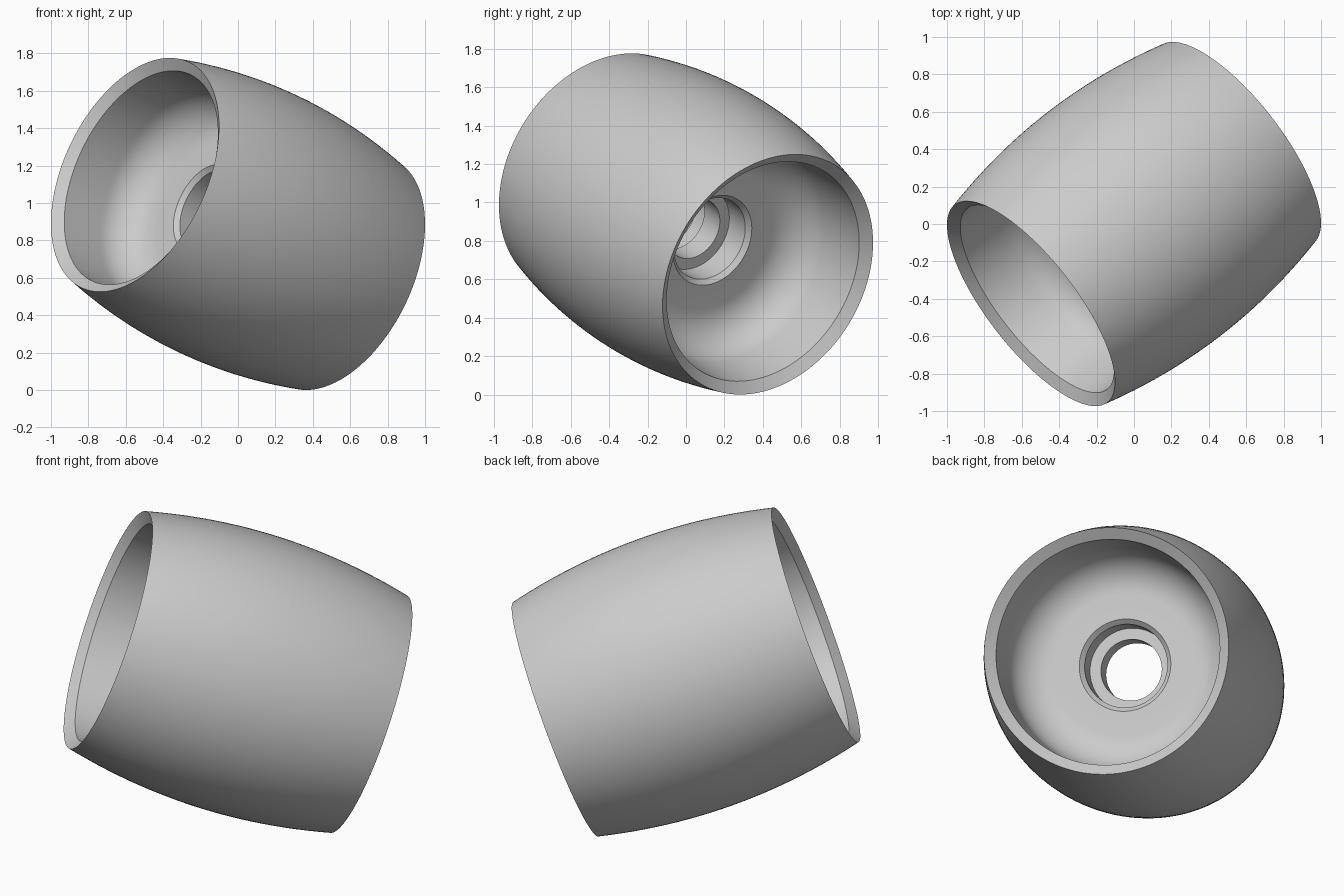
import bpy, bmesh, math
from mathutils import Vector

cube = bpy.data.objects.get("Cube")
if cube:
    bpy.data.objects.remove(cube, do_unlink=True)

# Single grey material
grey = bpy.data.materials.new("light grey")
grey.use_nodes = True
colour = (0.6, 0.6, 0.6, 1.0)
grey.diffuse_color = colour
grey.node_tree.nodes["Principled BSDF"].inputs["Base Color"].default_value = colour

HALF = 0.744      # half length along the axle
RIM = 0.668       # outer radius at both ends
BULGE = 0.088     # extra radius at the middle
AXIS = Vector((0.740, 0.572, -0.353)).normalized()
SEGMENTS = 128


def inner_half():
    """Points (radius, height) from the chamfered lip down to the axle bore."""
    pts = [(0.611, 0.70)]
    # straight wall into a rounded bowl corner
    for i in range(15):
        a = math.radians(90 * i / 14)
        pts.append((0.385 + 0.215 * math.cos(a), 0.455 - 0.215 * math.sin(a)))
    # hub face, chamfer, bearing seat, shoulder
    pts += [(0.25, 0.24), (0.226, 0.215), (0.226, 0.07), (0.166, 0.07)]
    return pts


# Closed section: barrel tread from bottom to top, then inside from top to bottom
tread = []
for i in range(25):
    t = -1 + 2 * i / 24
    tread.append((RIM + BULGE * (1 - t * t), HALF * t))
top = inner_half()
bottom = [(r, -z) for r, z in reversed(top)]
section = tread + top + bottom

# Lathe the section around the axle
bm = bmesh.new()
verts = [bm.verts.new((r, 0, z)) for r, z in section]
edges = [bm.edges.new((verts[i], verts[(i + 1) % len(verts)])) for i in range(len(verts))]
bmesh.ops.spin(bm, geom=verts + edges, cent=(0, 0, 0), axis=(0, 0, 1),
               angle=2 * math.pi, steps=SEGMENTS, use_duplicate=False)
bmesh.ops.remove_doubles(bm, verts=bm.verts, dist=1e-5)
bmesh.ops.recalc_face_normals(bm, faces=bm.faces)
mesh = bpy.data.meshes.new("wheel")
bm.to_mesh(mesh)
bm.free()
mesh.materials.append(grey)

# Tilt the wheel and rest it on the ground
wheel = bpy.data.objects.new("wheel", mesh)
bpy.context.collection.objects.link(wheel)
wheel.rotation_euler = Vector((0, 0, 1)).rotation_difference(AXIS).to_euler()
wheel.location.z = HALF * abs(AXIS.z) + RIM * math.sqrt(1 - AXIS.z ** 2)

bpy.ops.object.select_all(action='DESELECT')
wheel.select_set(True)
bpy.context.view_layer.objects.active = wheel
bpy.ops.object.shade_smooth_by_angle(angle=math.radians(30))
